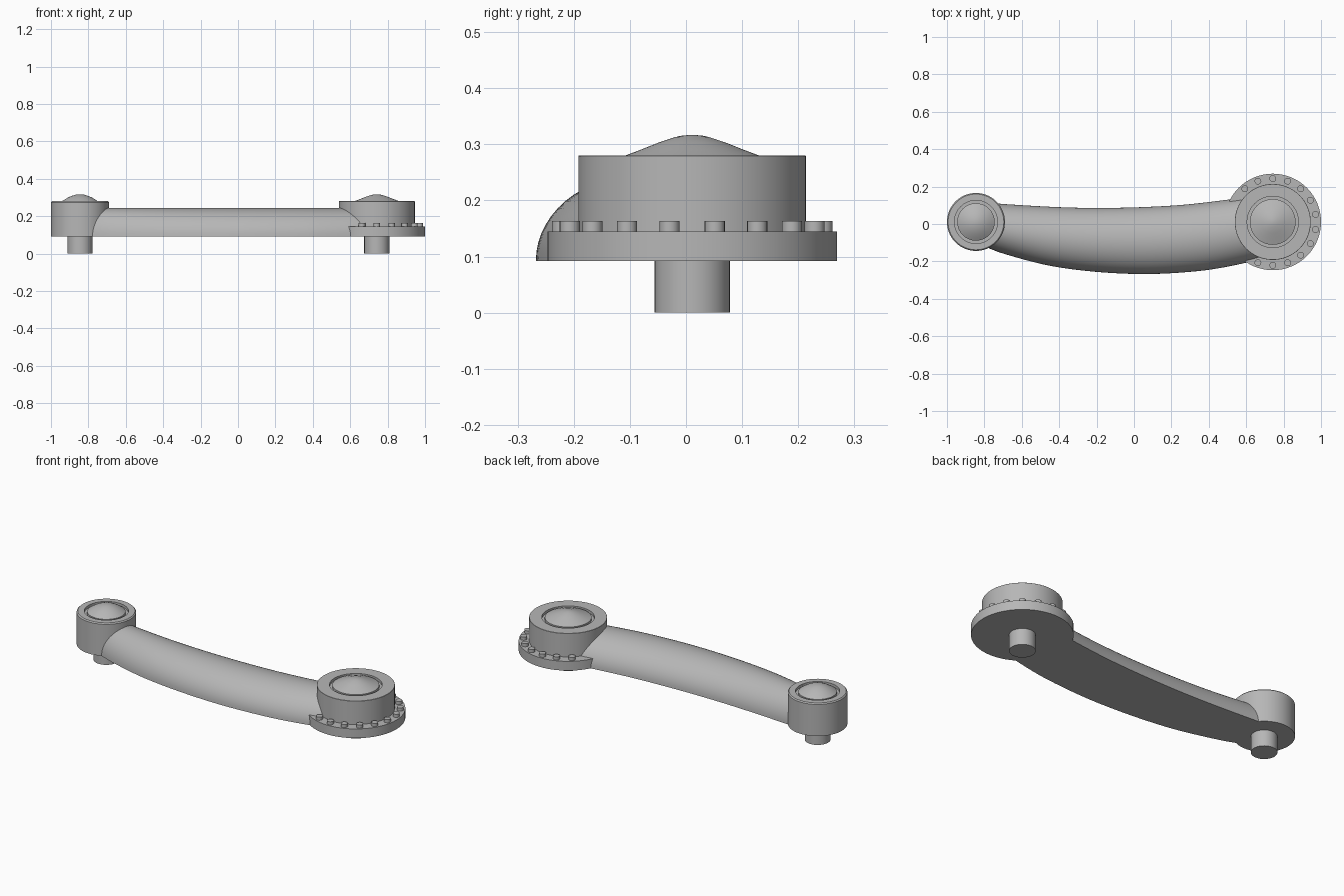
import bpy, bmesh, math

cube = bpy.data.objects.get("Cube")
if cube:
    bpy.data.objects.remove(cube, do_unlink=True)

GREY = (0.47, 0.47, 0.47, 1)
metal = bpy.data.materials.new("grey metal")
metal.use_nodes = True
metal.diffuse_color = GREY
metal.node_tree.nodes["Principled BSDF"].inputs["Base Color"].default_value = GREY

BASE, RIM, AXIS_Y = 0.092, 0.28, 0.011
SMALL_X, BIG_X = -0.845, 0.742


def finish(name, bm, angle=35):
    """Turn a bmesh into a smooth shaded object with sharp edges kept."""
    bmesh.ops.recalc_face_normals(bm, faces=bm.faces)
    mesh = bpy.data.meshes.new(name)
    bm.to_mesh(mesh)
    bm.free()
    mesh.materials.append(metal)
    obj = bpy.data.objects.new(name, mesh)
    bpy.context.collection.objects.link(obj)
    bpy.ops.object.select_all(action='DESELECT')
    obj.select_set(True)
    bpy.context.view_layer.objects.active = obj
    bpy.ops.object.shade_smooth_by_angle(angle=math.radians(angle))
    return obj


def lathe(name, profile, x, y=AXIS_Y, steps=64):
    """Revolve (radius, height) points around a vertical axis."""
    bm = bmesh.new()
    verts = [bm.verts.new((r, 0, z)) for r, z in profile]
    edges = [bm.edges.new(pair) for pair in zip(verts, verts[1:])]
    bmesh.ops.spin(bm, geom=verts + edges, cent=(0, 0, 0), axis=(0, 0, 1),
                   angle=math.tau, steps=steps, use_merge=True)
    bmesh.ops.remove_doubles(bm, verts=bm.verts, dist=0.0001)
    bmesh.ops.translate(bm, verts=bm.verts, vec=(x, y, 0))
    return finish(name, bm)


# Hubs with a sunken groove around the cap
def hub(name, x, radius, outer, chamfer):
    lathe(name, [(0, BASE), (radius, BASE), (radius, RIM - chamfer),
                 (radius - chamfer, RIM), (outer, RIM),
                 (outer, RIM - 0.015), (0, RIM - 0.015)], x)


hub("small_hub", SMALL_X, 0.155, 0.115, 0.006)
hub("big_hub", BIG_X, 0.203, 0.137, 0.001)

# Rounded cap on the small hub, more pointed cap on the big hub
lathe("small_cap", [(0.1, 0.264), (0.1, 0.277), (0.085, 0.287), (0.065, 0.299),
                    (0.045, 0.308), (0.022, 0.315), (0, 0.317)], SMALL_X)
lathe("big_cap", [(0.122, 0.264), (0.122, 0.279), (0.09, 0.291), (0.06, 0.303),
                  (0.03, 0.313), (0.012, 0.316), (0, 0.317)], BIG_X)

# Pins below the hubs
for name, x in (("small_pin", SMALL_X), ("big_pin", BIG_X)):
    lathe(name, [(0, 0), (0.067, 0), (0.067, 0.1), (0, 0.1)], x, steps=48)

# Flange with a ring of bolts, left out where the arm joins
lathe("flange", [(0, BASE), (0.258, BASE), (0.258, 0.145), (0, 0.145)], BIG_X)
for i in range(13):
    a = math.radians(130 - 20 * i)
    lathe(f"bolt_{i + 1}", [(0.018, 0.14), (0.018, 0.163), (0, 0.163)],
          BIG_X + 0.232 * math.cos(a), AXIS_Y + 0.232 * math.sin(a), 20)


# Curved arm with a half-oval section and flat underside
def smooth_curve(points, x):
    """Catmull-Rom style interpolation through (x, value) points."""
    n = len(points)
    i = max(k for k in range(n - 1) if points[k][0] <= x or k == 0)
    def slope(k):
        a, b = points[max(k - 1, 0)], points[min(k + 1, n - 1)]
        return (b[1] - a[1]) / (b[0] - a[0])
    (x0, v0), (x1, v1) = points[i], points[i + 1]
    h = x1 - x0
    t = (x - x0) / h
    return ((2*t**3 - 3*t**2 + 1) * v0 + (t**3 - 2*t**2 + t) * h * slope(i)
            + (3*t**2 - 2*t**3) * v1 + (t**3 - t**2) * h * slope(i + 1))


BACK = [(SMALL_X, 0.125), (-0.7, 0.107), (-0.25, 0.086), (0.2, 0.098),
        (0.54, 0.135), (BIG_X, 0.168)]
FRONT = [(SMALL_X, -0.1), (-0.7, -0.158), (-0.4, -0.232), (0, -0.267),
         (0.35, -0.251), (0.6, -0.207), (BIG_X, -0.165)]
STATIONS, SIDES, HEIGHT = 40, 28, 0.151
bm = bmesh.new()
rings = []
for s in range(STATIONS + 1):
    x = SMALL_X + (BIG_X - SMALL_X) * s / STATIONS
    back, front = smooth_curve(BACK, x), smooth_curve(FRONT, x)
    mid, half = (back + front) / 2, (back - front) / 2
    rings.append([bm.verts.new((x, mid + half * math.cos(math.pi * k / SIDES),
                                BASE + HEIGHT * math.sin(math.pi * k / SIDES)))
                  for k in range(SIDES + 1)])
for a, b in zip(rings, rings[1:]):
    for k in range(SIDES + 1):
        j = (k + 1) % (SIDES + 1)
        bm.faces.new((a[k], a[j], b[j], b[k]))
bm.faces.new(rings[0])
bm.faces.new(rings[-1])
finish("arm", bm)
